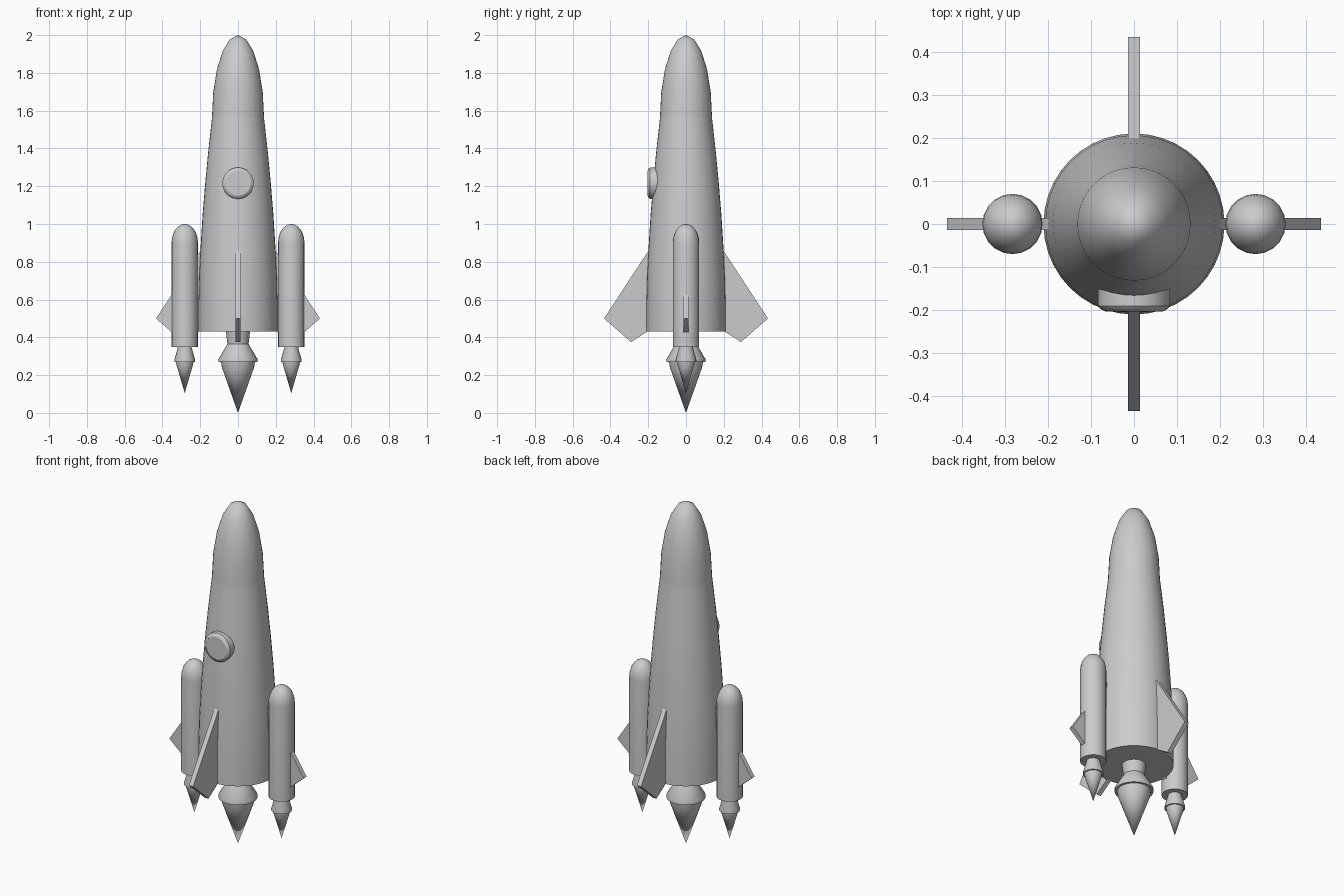
import bpy, bmesh, math

if "Cube" in bpy.data.objects:
    bpy.data.objects.remove(bpy.data.objects["Cube"])

grey = bpy.data.materials.new("rocket grey")
grey.diffuse_color = (0.6, 0.6, 0.6, 1)
grey.use_nodes = True
grey.node_tree.nodes["Principled BSDF"].inputs["Base Color"].default_value = grey.diffuse_color


def finish(name, bm, smooth=True):
    bmesh.ops.recalc_face_normals(bm, faces=bm.faces)
    me = bpy.data.meshes.new(name)
    bm.to_mesh(me)
    bm.free()
    me.materials.append(grey)
    ob = bpy.data.objects.new(name, me)
    bpy.context.collection.objects.link(ob)
    if smooth:
        bpy.ops.object.select_all(action='DESELECT')
        ob.select_set(True)
        bpy.context.view_layer.objects.active = ob
        bpy.ops.object.shade_smooth_by_angle(angle=math.radians(35))
    return ob


def lathe(name, profile, sides, x=0):
    """Revolve (radius, z) points about z; flat caps at open ends."""
    bm = bmesh.new()
    rings = []
    for r, z in profile:
        if r < 1e-5:
            rings.append([bm.verts.new((0, 0, z))] * sides)
        else:
            rings.append([bm.verts.new((r * math.cos(2 * math.pi * i / sides),
                                        r * math.sin(2 * math.pi * i / sides), z))
                          for i in range(sides)])
    for a, b in zip(rings, rings[1:]):
        for i in range(sides):
            j = (i + 1) % sides
            bm.faces.new(list(dict.fromkeys((a[i], a[j], b[j], b[i]))))
    for ring in (rings[0], rings[-1]):
        if ring[0] is not ring[1]:
            bm.faces.new(ring)
    ob = finish(name, bm)
    ob.location.x = x
    return ob


def dome(r, z0, z1, steps):
    return [(r * math.cos(math.pi / 2 * i / steps),
             z0 + (z1 - z0) * math.sin(math.pi / 2 * i / steps)) for i in range(steps + 1)]


# Hull and nose
lathe("hull", [(0.21, 0.43), (0.21, 0.58), (0.206, 0.73), (0.198, 0.88), (0.188, 1.04),
               (0.175, 1.2), (0.158, 1.38), (0.138, 1.56)], 40)
lathe("nose_cone", dome(0.138, 1.56, 2.0, 5), 40)

# Main engine
lathe("main_nozzle", [(0.065, 0.44), (0.056, 0.365), (0.103, 0.285), (0.103, 0.27)], 32)
lathe("main_flame", [(0.09, 0.272), (0.085, 0.24), (0, 0.0)], 32)

# Side boosters
for side, x in (("left", -0.282), ("right", 0.282)):
    lathe(side + "_booster", [(0.07, 0.35)] + dome(0.07, 0.9, 1.0, 6), 20, x)
    lathe(side + "_booster_nozzle", [(0.037, 0.36), (0.037, 0.345), (0.055, 0.28), (0.055, 0.27)], 20, x)
    lathe(side + "_booster_flame", [(0.047, 0.272), (0.044, 0.255), (0, 0.105)], 20, x)

# Round window on the front: rim with bevelled front edge and inset pane
window = lathe("porthole", [(0.083, 0.13), (0.083, 0.19), (0.078, 0.197),
                            (0.066, 0.203), (0.066, 0.201)], 32)
window.rotation_euler.x = math.pi / 2
window.location.z = 1.216

# Four fins
outline = [(0.19, 0.872), (0.434, 0.5), (0.291, 0.375), (0.19, 0.44)]
for i, name in enumerate(("right_fin", "back_fin", "left_fin", "front_fin")):
    bm = bmesh.new()
    face = bm.faces.new([bm.verts.new((r, -0.0135, z)) for r, z in outline])
    ext = bmesh.ops.extrude_face_region(bm, geom=[face])
    bmesh.ops.translate(bm, vec=(0, 0.027, 0),
                        verts=[v for v in ext["geom"] if isinstance(v, bmesh.types.BMVert)])
    fin = finish(name, bm, smooth=False)
    fin.rotation_euler.z = i * math.pi / 2
